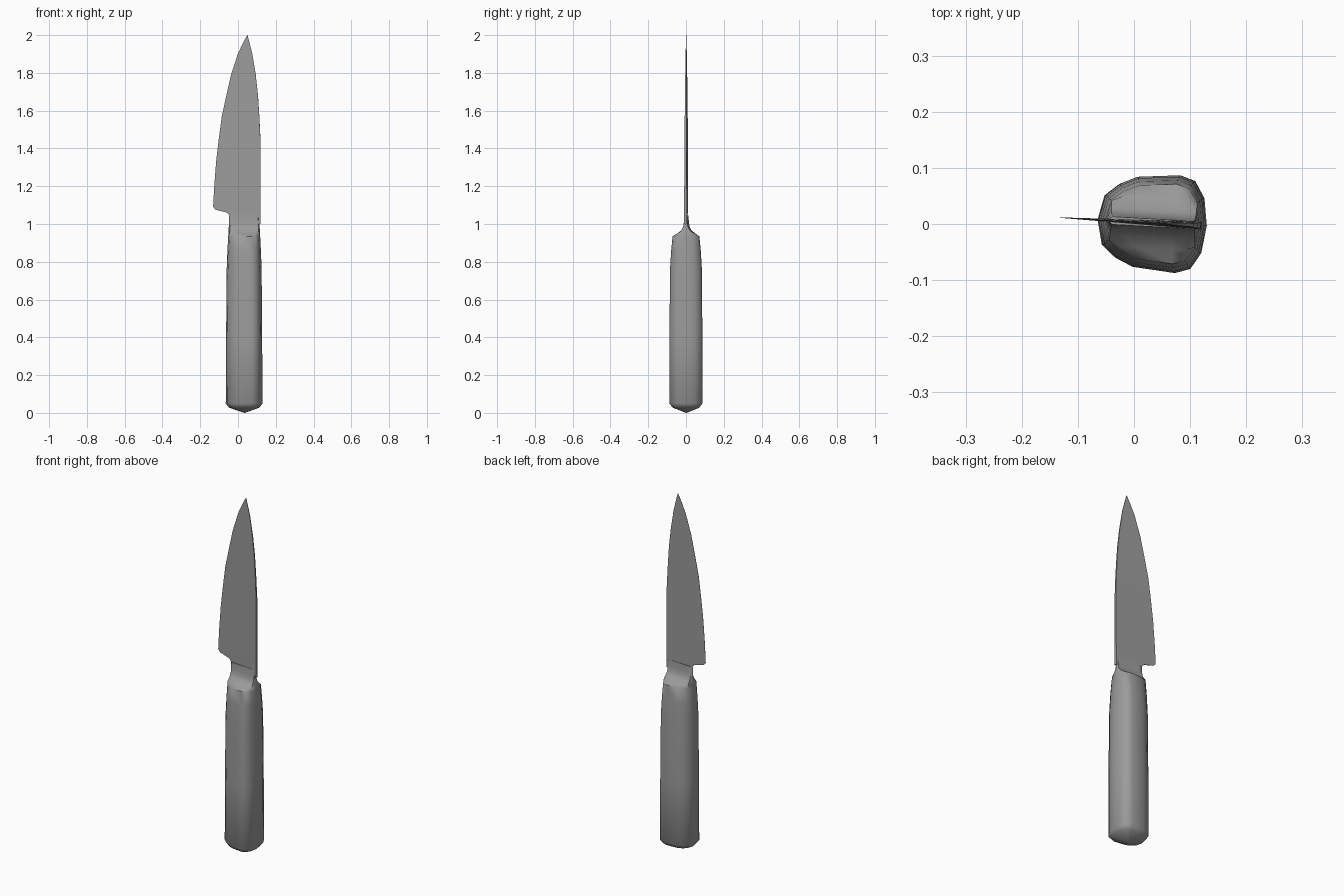
import bpy, bmesh, math
from mathutils import Matrix

cube = bpy.data.objects.get("Cube")
if cube:
    bpy.data.objects.remove(cube, do_unlink=True)

# One grey for the whole knife
steel = bpy.data.materials.new("satin_grey")
steel.use_nodes = True
grey = (0.33, 0.33, 0.33, 1)
steel.diffuse_color = grey
steel.node_tree.nodes["Principled BSDF"].inputs["Base Color"].default_value = grey

# The knife is turned slightly about its long axis
TURN = Matrix.Translation((0, 0.004, 0)) @ Matrix.Rotation(math.radians(-3.2), 4, 'Z')


def loft(name, rings, angle):
    """Skin a stack of equal-sized rings and close both ends."""
    bm = bmesh.new()
    rows = [[bm.verts.new(p) for p in ring] for ring in rings]
    n = len(rows[0])
    for a, b in zip(rows, rows[1:]):
        for i in range(n):
            j = (i + 1) % n
            bm.faces.new((a[i], a[j], b[j], b[i]))
    bm.faces.new(rows[0][::-1])
    bm.faces.new(rows[-1])
    bmesh.ops.remove_doubles(bm, verts=bm.verts, dist=1e-5)
    bmesh.ops.recalc_face_normals(bm, faces=bm.faces)
    bm.transform(TURN)
    mesh = bpy.data.meshes.new(name)
    bm.to_mesh(mesh)
    bm.free()
    mesh.materials.append(steel)
    obj = bpy.data.objects.new(name, mesh)
    bpy.context.collection.objects.link(obj)
    bpy.ops.object.select_all(action='DESELECT')
    obj.select_set(True)
    bpy.context.view_layer.objects.active = obj
    bpy.ops.object.shade_smooth_by_angle(angle=math.radians(angle))
    return obj


# Handle: egg-shaped section, half outline mirrored across the blade plane
half = [(-0.065, 0), (-0.055, 0.045), (-0.03, 0.067), (0.002, 0.082),
        (0.078, 0.089), (0.105, 0.08), (0.123, 0.05), (0.13, 0)]
section = half + [(x, -y) for x, y in half[-2:0:-1]]
MID = 0.035


def handle_ring(z, sx, sy, limit):
    return [(MID + (x - MID) * sx, max(-limit, min(limit, y * sy)), z) for x, y in section]


# height, width scale, depth scale, greatest half depth (the waisted bolster)
stations = [(0, 0.02, 0.02, 1), (0.028, 0.83, 0.8, 1), (0.05, 1, 0.98, 1),
            (0.4, 0.98, 0.98, 1), (0.76, 0.95, 0.95, 1), (0.86, 0.91, 0.88, 1),
            (0.935, 0.87, 0.8, 1), (0.95, 0.86, 0.79, 0.045), (0.967, 0.85, 0.78, 0.022),
            (0.985, 0.84, 0.78, 0.013), (1.01, 0.83, 0.78, 0.009), (1.045, 0.82, 0.78, 0.007)]
loft("handle_with_bolster", [handle_ring(*s) for s in stations], 45)

# Blade: wedge from cutting edge to spine, narrowing to the point
blade_rows = [(1.0, -0.043, 0.119), (1.045, -0.045, 0.119), (1.06, -0.058, 0.119),
              (1.075, -0.118, 0.119), (1.09, -0.132, 0.119), (1.2, -0.126, 0.12),
              (1.33, -0.116, 0.12), (1.45, -0.102, 0.119), (1.57, -0.086, 0.113),
              (1.68, -0.062, 0.106), (1.79, -0.037, 0.094), (1.9, -0.001, 0.076),
              (1.96, 0.027, 0.061), (2.0, 0.049, 0.05)]


def blade_ring(z, edge, spine):
    thick = 0.0075 * (2.03 - z) ** 0.7
    thin = thick * max(0.04, (edge + 0.13) / 0.25) if z < 1.08 else 0.0004
    return [(edge, -thin, z), (spine, -thick, z), (spine, thick, z), (edge, thin, z)]


loft("blade", [blade_ring(*r) for r in blade_rows], 30)
